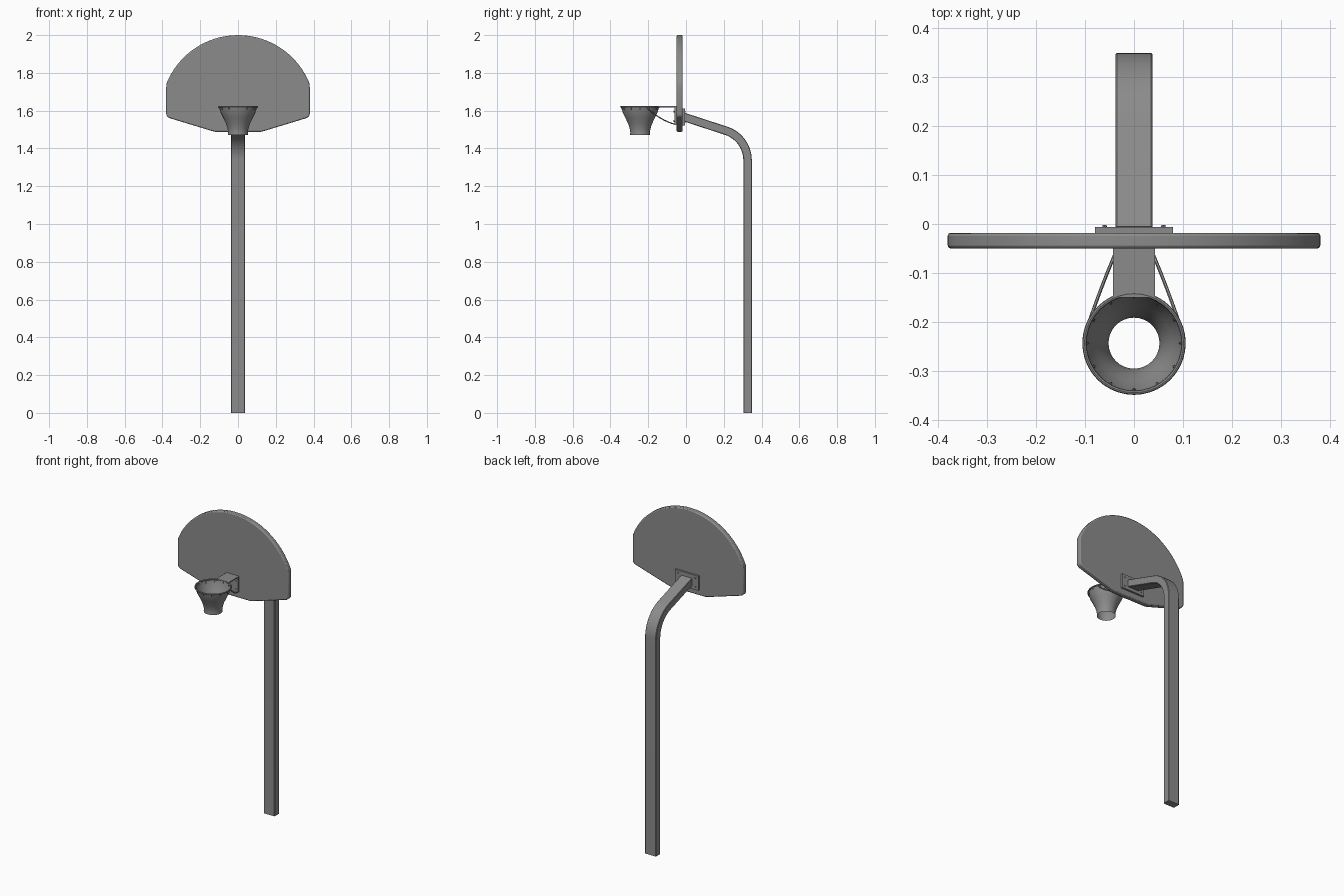
import bpy, bmesh, math
from mathutils import Vector

cube = bpy.data.objects.get("Cube")
if cube:
    bpy.data.objects.remove(cube, do_unlink=True)

grey = bpy.data.materials.new("painted_grey")
grey.use_nodes = True
grey.diffuse_color = (0.26, 0.26, 0.26, 1)
grey.node_tree.nodes["Principled BSDF"].inputs["Base Color"].default_value = (0.26, 0.26, 0.26, 1)


def finish(name, bm, smooth=True, bevel=0.0):
    bmesh.ops.recalc_face_normals(bm, faces=bm.faces)
    mesh = bpy.data.meshes.new(name)
    bm.to_mesh(mesh)
    bm.free()
    ob = bpy.data.objects.new(name, mesh)
    bpy.context.collection.objects.link(ob)
    mesh.materials.append(grey)
    if bevel:
        mod = ob.modifiers.new("Bevel", 'BEVEL')
        mod.width = bevel
        mod.segments = 2
        mod.limit_method = 'ANGLE'
    if smooth:
        bpy.ops.object.select_all(action='DESELECT')
        bpy.context.view_layer.objects.active = ob
        ob.select_set(True)
        bpy.ops.object.shade_smooth_by_angle(angle=math.radians(35))
    return ob


def box(name, low, high, bevel=0.0):
    bm = bmesh.new()
    bmesh.ops.create_cube(bm, size=1)
    for v in bm.verts:
        v.co = [(a + b) / 2 + c * (b - a) for a, b, c in zip(low, high, v.co)]
    return finish(name, bm, False, bevel)


def sweep(name, path, section):
    """Sweep a section of (side, up) points along a path."""
    bm = bmesh.new()
    path = [Vector(p) for p in path]
    rings = []
    for i, p in enumerate(path):
        t = (path[min(i + 1, len(path) - 1)] - path[max(i - 1, 0)]).normalized()
        side = Vector((1, 0, 0))
        side = (side - t * side.dot(t)).normalized()
        up = side.cross(t)
        rings.append([bm.verts.new(p + side * a + up * b) for a, b in section])
    n = len(section)
    for r, s in zip(rings, rings[1:]):
        for k in range(n):
            bm.faces.new((r[k], r[(k + 1) % n], s[(k + 1) % n], s[k]))
    bm.faces.new(rings[0])
    bm.faces.new(rings[-1])
    return finish(name, bm)


def disc_section(r, n):
    return [(r * math.cos(k * math.tau / n), r * math.sin(k * math.tau / n)) for k in range(n)]


def lathe(name, profile, centre, steps, closed=False):
    bm = bmesh.new()
    rings = [[bm.verts.new((centre[0] + r * math.cos(k * math.tau / steps),
                            centre[1] + r * math.sin(k * math.tau / steps), z))
              for k in range(steps)] for r, z in profile]
    pairs = list(zip(rings, rings[1:])) + ([(rings[-1], rings[0])] if closed else [])
    for a, b in pairs:
        for k in range(steps):
            j = (k + 1) % steps
            bm.faces.new((a[k], a[j], b[j], b[k]))
    return finish(name, bm)


def bolt(name, x, y, z, length=0.005):
    bm = bmesh.new()
    bmesh.ops.create_cone(bm, cap_ends=True, segments=8, radius1=0.005, radius2=0.004, depth=length)
    for v in bm.verts:
        v.co = (x + v.co.x, y + v.co.z, z + v.co.y)
    return finish(name, bm)


# Fan-shaped backboard: right half outline mirrored, then extruded
R = 0.408
half_angle = math.asin(0.378 / R)
half = [(R * math.sin(half_angle * i / 16), 2 - R + R * math.cos(half_angle * i / 16))
        for i in range(17)]
half += [(0.38, 1.725), (0.38, 1.582), (0.376, 1.57), (0.364, 1.561), (0.14, 1.493), (0.12, 1.488)]
outline = half + [(-x, z) for x, z in reversed(half[1:])]
bm = bmesh.new()
face = bm.faces.new([bm.verts.new((x, -0.05, z)) for x, z in outline])
ext = bmesh.ops.extrude_face_region(bm, geom=[face])
for v in ext["geom"]:
    if isinstance(v, bmesh.types.BMVert):
        v.co.y = -0.018
finish("backboard", bm, bevel=0.006)

# Bent pole with an arm rising to the backboard
bend_r, turn = 0.165, math.radians(72)
cy, cz = 0.326 - bend_r, 1.337
path = [(0, 0.326, 0)]
for i in range(13):
    a = turn * i / 12
    path.append((0, cy + bend_r * math.cos(a), cz + bend_r * math.sin(a)))
path.append((0, -0.012, path[-1][2] + (path[-1][1] + 0.012) * 0.325))
w, h, c = 0.038, 0.0225, 0.003
section = [(w - c, -h), (w, c - h), (w, h - c), (w - c, h),
           (c - w, h), (-w, h - c), (-w, c - h), (c - w, -h)]
sweep("pole", path, section)

# Rear mounting plate and bolts
box("mounting_plate", (-0.08, -0.02, 1.522), (0.08, -0.006, 1.612))
for x in (-0.06, 0.06):
    for z in (1.54, 1.595):
        bolt("plate_bolt", x, -0.0045, z)

# Angled rim bracket
box("bracket_top", (-0.043, -0.15, 1.618), (0.043, -0.05, 1.624))
box("bracket_back", (-0.043, -0.062, 1.528), (0.043, -0.05, 1.622))
for x in (-0.028, 0.028):
    for z in (1.545, 1.595):
        bolt("bracket_bolt", x, -0.064, z)

# Rim, net and net hooks
hoop = (0, -0.243)
tube = [(0.101 + a, 1.62 + b) for a, b in disc_section(0.0045, 8)]
lathe("rim", tube, hoop, 40, closed=True)
lathe("net", [(0.098, 1.616), (0.092, 1.59), (0.077, 1.56), (0.063, 1.53),
              (0.055, 1.505), (0.052, 1.485), (0.053, 1.47)], hoop, 32)
for k in range(12):
    a = math.tau * k / 12
    x, y = math.cos(a), math.sin(a)
    sweep("net_hook", [(hoop[0] + r * x, hoop[1] + r * y, z)
                       for r, z in ((0.1, 1.617), (0.096, 1.611), (0.094, 1.603))],
          disc_section(0.003, 6))

# Curved braces under the rim
for s in (-1, 1):
    ends = [Vector((s * 0.095, -0.21, 1.617)), Vector((s * 0.068, -0.13, 1.545)),
            Vector((s * 0.036, -0.055, 1.527))]
    curve = []
    for i in range(9):
        t = i / 8
        curve.append(ends[0] * (1 - t) ** 2 + ends[1] * 2 * t * (1 - t) + ends[2] * t * t)
    sweep("rim_brace", curve, disc_section(0.0035, 6))
